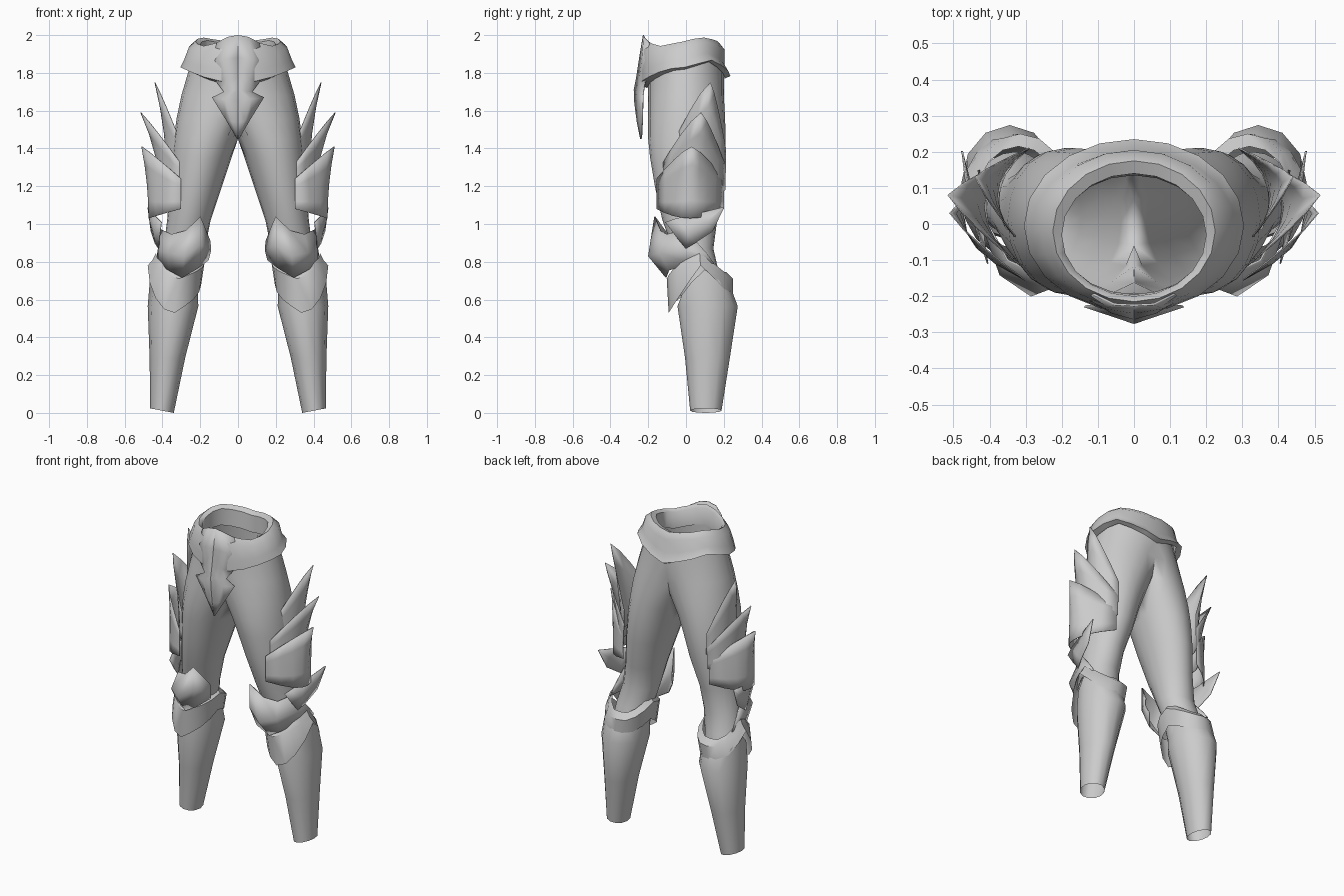
import bpy, bmesh, math

if "Cube" in bpy.data.objects:
    bpy.data.objects.remove(bpy.data.objects["Cube"])

steel = bpy.data.materials.new("grey_steel")
steel.diffuse_color = (0.6, 0.6, 0.6, 1)
steel.use_nodes = True
steel.node_tree.nodes["Principled BSDF"].inputs["Base Color"].default_value = steel.diffuse_color


def lerp(a, b, t):
    return a + (b - a) * t


def by_angle(keys, a):
    """Linear interpolation through (angle, value) pairs."""
    for (a0, v0), (a1, v1) in zip(keys, keys[1:]):
        if a <= a1:
            return lerp(v0, v1, (a - a0) / (a1 - a0))
    return keys[-1][1]


def grid_object(name, rows, closed=False, mirror=True, thick=0.0,
                drop_seam=False, sharp=40):
    """Skin a surface over rows of points, optionally closed into a tube."""
    bm = bmesh.new()
    vs = [[bm.verts.new(p) for p in row] for row in rows]
    n = len(rows[0])
    for r0, r1 in zip(vs, vs[1:]):
        for i in range(n if closed else n - 1):
            j = (i + 1) % n
            quad = (r0[i], r0[j], r1[j], r1[i])
            if drop_seam and all(v.co.x < 1e-4 for v in quad):
                continue
            bm.faces.new(quad)
    bmesh.ops.remove_doubles(bm, verts=bm.verts, dist=0.0005)
    loose = [v for v in bm.verts if not v.link_faces]
    bmesh.ops.delete(bm, geom=loose, context='VERTS')
    bmesh.ops.recalc_face_normals(bm, faces=bm.faces)
    me = bpy.data.meshes.new(name)
    bm.to_mesh(me)
    bm.free()
    me.materials.append(steel)
    me.shade_smooth()
    me.set_sharp_from_angle(angle=math.radians(sharp))
    ob = bpy.data.objects.new(name, me)
    bpy.context.collection.objects.link(ob)
    if thick:
        s = ob.modifiers.new("thickness", 'SOLIDIFY')
        s.thickness, s.offset = thick, 0
    if mirror:
        m = ob.modifiers.new("mirror", 'MIRROR')
        m.merge_threshold = 0.001
    return ob


def ring(x0, x1, y0, y1, z, n=12, clip=False):
    """Oval between the given limits; z may be a function of the angle (0 = outer, 90 = back)."""
    pts = []
    for i in range(n):
        a = 360 * i / n
        x = (x0 + x1) / 2 + (x1 - x0) / 2 * math.cos(math.radians(a))
        y = (y0 + y1) / 2 + (y1 - y0) / 2 * math.sin(math.radians(a))
        pts.append((max(x, 0) if clip else x, y, z(a) if callable(z) else z))
    return pts


# Trousers: pelvis halves that split into two legs
leg = [(-.23, .23, -.20, .19, 1.93), (-.265, .265, -.20, .20, 1.80),
       (-.17, .30, -.20, .20, 1.68), (-.08, .325, -.20, .207, 1.56),
       (-.01, .34, -.20, .21, 1.45), (.035, .35, -.19, .21, 1.35),
       (.085, .36, -.165, .20, 1.20), (.145, .375, -.125, .165, 1.02),
       (.175, .395, -.07, .145, .87), (.20, .42, -.04, .17, .76),
       (.22, .44, -.03, .20, .62)]
grid_object("trousers", [ring(*r, n=20, clip=True) for r in leg],
            closed=True, drop_seam=True, sharp=60)

# Greaves: tapering open shin tubes
greave_top = [(0, .76), (60, .65), (120, .65), (180, .69), (270, .56), (360, .76)]
grid_object("greave", [
    ring(.215, .462, -.04, .242, lambda a: by_angle(greave_top, a)),
    ring(.21, .478, -.045, .274, .565),
    ring(.28, .468, -.005, .232, .29),
    ring(.34, .465, .022, .188, lambda a: .012 + .012 * math.cos(math.radians(a)))],
    closed=True)

# Cuffs under the knees, pointed at the front
cuff_low = [(0, .78), (45, .66), (90, .62), (135, .63), (180, .68), (225, .60), (270, .53),
            (300, .555), (330, .66), (360, .78)]
cuff_top = [(0, .82), (60, .72), (120, .72), (180, .80), (270, .72), (360, .82)]
grid_object("knee_cuff", [
    ring(.205, .435, -.07, .215, lambda a: by_angle(cuff_top, a) + .025, n=16),
    ring(.178, .452, -.102, .25, lambda a: by_angle(cuff_top, a) - .01, n=16),
    ring(.195, .478, -.092, .247, lambda a: by_angle(cuff_low, a), n=16)], closed=True)

# Knee plates, each row running from the inner side round to the outer wing
knee = [
    [(.148, -.07, .91), (.20, -.165, 1.04), (.275, -.135, .965),
     (.35, -.10, .945), (.405, 0, .97), (.415, .07, .89)],
    [(.145, -.07, .86), (.20, -.165, .89), (.285, -.198, .83),
     (.37, -.14, .85), (.42, .0, .86), (.425, .11, .845)],
    [(.157, -.05, .81), (.215, -.115, .765), (.295, -.105, .717),
     (.365, -.09, .755), (.42, .03, .79), (.43, .15, .79)]]
grid_object("knee_plate", knee, thick=.006, sharp=70)

# Swept fins beside the knees
fin = [[(.475, .20, 1.09), (.476, .201, 1.088), (.477, .202, 1.086)],
       [(.445, .04, 1.05), (.465, .11, 1.01), (.46, .14, .96)],
       [(.425, -.05, 1.03), (.445, .01, .95), (.44, .05, .90)],
       [(.405, -.11, 1.01), (.415, -.05, .93), (.42, .0, .87)]]
grid_object("knee_fin", fin, thick=.004, sharp=60)


def leaf_plate(name, tip, yf, yb, z_low, z_side, x_edge, x_mid):
    """Cupped plate on the outer thigh, rising to a flared point."""
    rows = []
    mid = (yf + yb) / 2
    for v in (0, .25, .5, .75, 1):
        row = []
        for s in (-1, -.75, -.5, -.25, 0, .25, .5, .75, 1):
            d = abs(s)
            y = mid + s * (yb - yf) / 2 + (tip[1] - mid) * (1 - d) * v
            x = lerp(lerp(x_edge, x_mid, 1 - d ** 2.2), lerp(tip[0], x_edge, d ** 1.2), v * v)
            row.append((x, y, lerp(z_low + .05 * d * d, lerp(tip[2], z_side, d ** 1.3), v)))
        rows.append(row)
    grid_object(name, rows, thick=.004, sharp=60)


# Overlapping thigh plates
leaf_plate("upper_thigh_plate", (.44, .13, 1.75), -.08, .21, 1.22, 1.40, .29, .375)
leaf_plate("middle_thigh_plate", (.515, .08, 1.59), -.13, .207, 1.13, 1.31, .295, .41)
leaf_plate("lower_thigh_plate", (.51, .03, 1.41), -.155, .20, 1.03, 1.24, .302, .472)

# Belt: thick uneven band round the waist
top_z = [(0, 1.985), (25, 1.965), (50, 1.94), (90, 1.965), (120, 1.99), (180, 1.96)]
low_z = [(0, 1.72), (30, 1.755), (65, 1.81), (90, 1.82), (125, 1.86), (180, 1.77)]
band = [(.205, -.195, .135, -.12, 0), (.20, -.20, .14, -.015, 0), (.225, -.215, .175, 0, 0),
        (.26, -.235, .205, 0, .2), (.285, -.243, .205, 0, .65),
        (.305, -.245, .235, 0, .93), (.265, -.205, .205, 0, 1)]
belt = []
for rx, y0, y1, dz, t in band:
    row = []
    for i in range(20):
        a = 18 * i
        k = min(a, 360 - a)
        row.append((rx * math.sin(math.radians(a)),
                    (y0 + y1) / 2 - (y1 - y0) / 2 * math.cos(math.radians(a)),
                    lerp(by_angle(top_z, k) + dz, by_angle(low_z, k), t)))
    belt.append(row)
grid_object("belt", belt, closed=True, mirror=False, sharp=60)

# Front plate: ridged buckle that narrows, then widens into a hanging point
front = [[(0, -.225, 2.0), (.055, -.222, 1.99), (.11, -.195, 1.96)],
         [(0, -.245, 1.88), (.08, -.232, 1.87), (.14, -.20, 1.86)],
         [(0, -.262, 1.77), (.06, -.245, 1.765), (.115, -.215, 1.755)],
         [(0, -.274, 1.71), (.04, -.25, 1.70), (.075, -.225, 1.70)],
         [(0, -.272, 1.65), (.07, -.25, 1.66), (.137, -.228, 1.67)],
         [(0, -.258, 1.54), (.035, -.245, 1.545), (.065, -.23, 1.555)],
         [(0, -.24, 1.45), (.002, -.238, 1.45), (.004, -.235, 1.452)]]
grid_object("front_plate", front, thick=.006, sharp=60)
